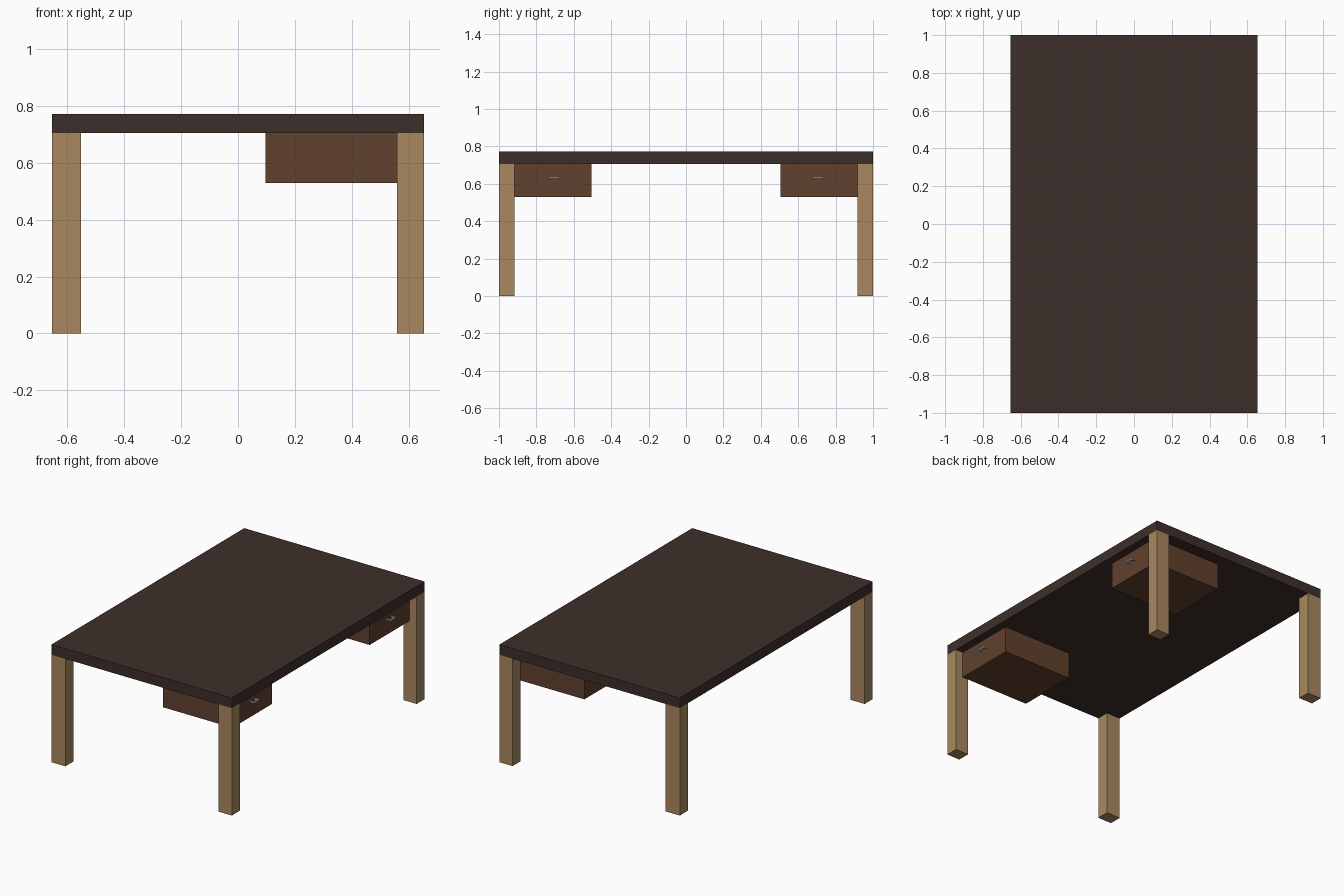
import bpy

if "Cube" in bpy.data.objects:
    bpy.data.objects.remove(bpy.data.objects["Cube"])


def material(name, rgb):
    m = bpy.data.materials.new(name)
    m.diffuse_color = (*rgb, 1)
    m.use_nodes = True
    m.node_tree.nodes["Principled BSDF"].inputs["Base Color"].default_value = m.diffuse_color
    return m


def box(name, lo, hi, mat=None):
    """Axis-aligned box between two corners."""
    centre = [(a + b) / 2 for a, b in zip(lo, hi)]
    bpy.ops.mesh.primitive_cube_add(size=1, location=centre)
    ob = bpy.context.object
    ob.name = name
    ob.scale = [b - a for a, b in zip(lo, hi)]
    bpy.ops.object.transform_apply(location=False, rotation=False, scale=True)
    if mat:
        ob.data.materials.append(mat)
    return ob


dark = material("dark_wood", (0.048, 0.028, 0.023))
light = material("light_wood", (0.40, 0.25, 0.12))
brown = material("drawer_wood", (0.115, 0.052, 0.026))

X, TOP, UNDER = 0.655, 0.772, 0.705

# Table top
box("table_top", (-X, -1, UNDER), (X, 1, TOP), dark)


def span(side, a, b):
    """Order a y range mirrored to the given side."""
    return sorted((side * a, side * b))


for side, label in ((-1, "front"), (1, "back")):
    # Legs, flush with the corners
    y0, y1 = span(side, 0.917, 1.0)
    box(label + "_left_leg", (-X, y0, 0), (-0.553, y1, UNDER), light)
    box(label + "_right_leg", (0.559, y0, 0), (X, y1, UNDER), light)

    # Drawer hanging under the top beside the right leg
    y0, y1 = span(side, 0.506, 0.917)
    box(label + "_drawer", (0.096, y0, 0.53), (0.602, y1, UNDER), brown)

    # Small bar handle on two posts
    y0, y1 = span(side, 0.679, 0.733)
    box(label + "_handle_bar", (0.622, y0, 0.627), (0.632, y1, 0.636))
    for end, ya in (("near", y0), ("far", y1 - 0.008)):
        box(f"{label}_handle_post_{end}", (0.602, ya, 0.627), (0.622, ya + 0.008, 0.636))
